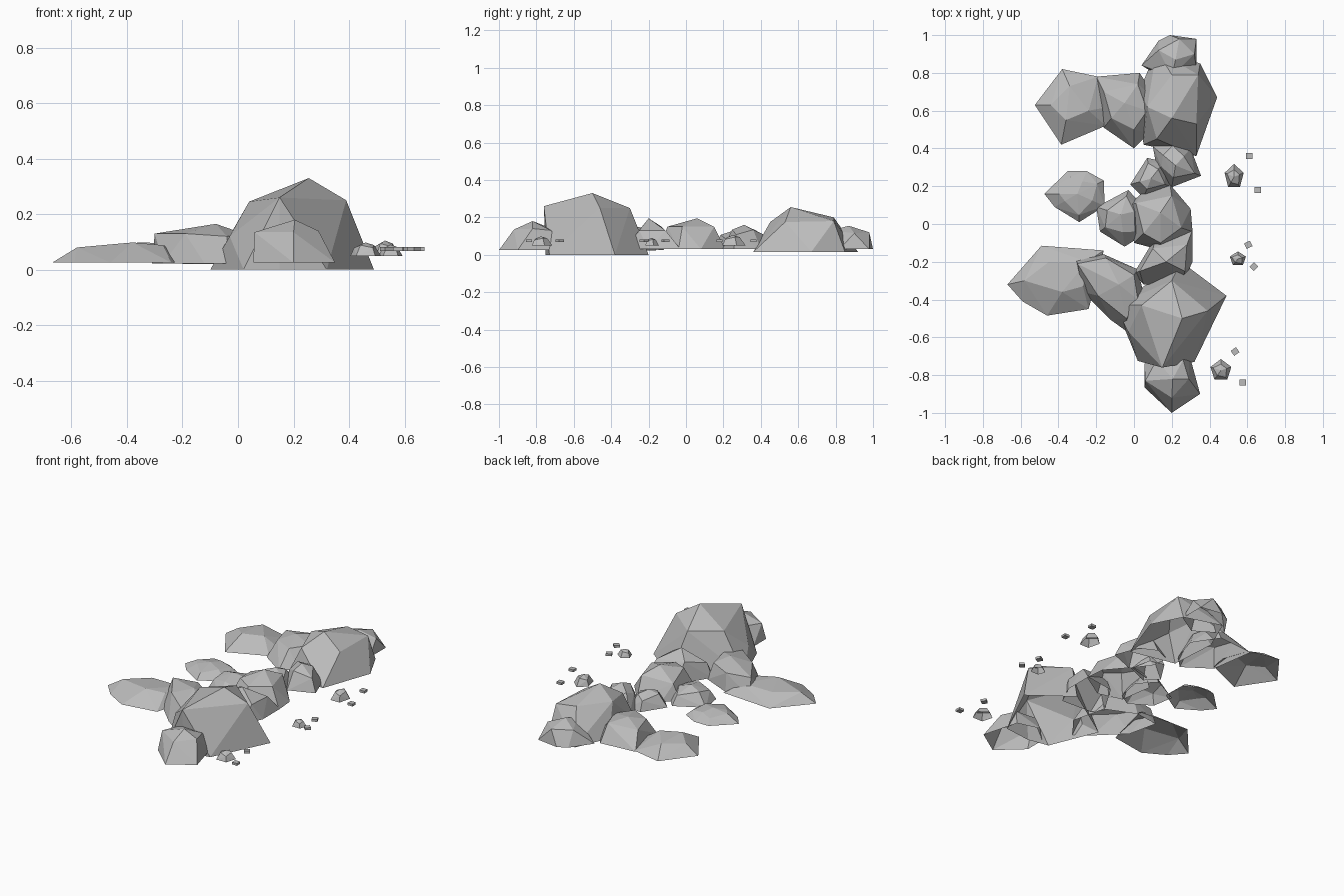
import bpy, bmesh, math
from mathutils import Vector

stone = bpy.data.materials.new("stone_grey")
stone.diffuse_color = (0.5, 0.5, 0.5, 1)


def finish(name, bm):
    me = bpy.data.meshes.new(name)
    bm.to_mesh(me)
    bm.free()
    me.materials.append(stone)
    ob = bpy.data.objects.new(name, me)
    bpy.context.collection.objects.link(ob)
    return ob


def rock(name, base, footprint, crown):
    """Faceted boulder, open underneath: flat footprint at height base, hulled
    up to the crown. A single crown point gets shoulders added around it."""
    pts = [Vector((x, y, base)) for x, y in footprint]
    if len(crown) == 1:
        peak = Vector(crown[0])
        for i, p in enumerate(pts[:]):
            s = p.lerp(peak, 0.25 if i % 2 else 0.45)
            s.z = base + (peak.z - base) * (0.6 if i % 2 else 0.8)
            pts.append(s)
    pts += [Vector(c) for c in crown]
    bm = bmesh.new()
    for p in pts:
        bm.verts.new(p)
    res = bmesh.ops.convex_hull(bm, input=bm.verts)
    loose = {g for g in res["geom_interior"] + res["geom_unused"]
             if isinstance(g, bmesh.types.BMVert)}
    bmesh.ops.delete(bm, geom=list(loose), context='VERTS')
    bmesh.ops.recalc_face_normals(bm, faces=bm.faces)
    # open underside
    under = [f for f in bm.faces if all(v.co.z < base + 1e-4 for v in f.verts)]
    bmesh.ops.delete(bm, geom=under, context='FACES')
    return finish(name, bm)


# Ridge boulders, front to back
rock("front_end_boulder", 0.025,
     [(.055, -.74), (.15, -.64), (.29, -.68), (.35, -.9), (.2, -1), (.055, -.865)],
     [(.06, -.83, .135), (.205, -.82, .18), (.29, -.82, .14), (.2, -.92, .135),
      (.12, -.72, .14), (.26, -.72, .13)])
rock("front_main_boulder", 0.0,
     [(-.1, -.43), (.02, -.725), (.15, -.75), (.32, -.73), (.49, -.38), (.25, -.2)],
     [(.04, -.43, .245), (.15, -.76, .26), (.39, -.46, .25),
      (.255, -.5, .33), (.2, -.3, .25), (-.03, -.57, .12)])
rock("front_saddle_boulder", 0.03,
     [(.12, -.06), (.31, -.03), (.31, -.2), (.25, -.33), (.05, -.32), (0, -.26)],
     [(.17, -.2, .195), (.28, -.11, .13), (.1, -.13, .15), (.03, -.25, .12),
      (.27, -.25, .13)])
rock("centre_boulder", 0.03,
     [(.05, .17), (.19, .21), (.3, .08), (.31, -.04), (.15, -.14), (0, -.1), (-.03, .1)],
     [(.14, .06, .195), (.05, -.05, .16), (.2, .15, .15), (.01, .11, .13),
      (.25, -.02, .15), (.14, -.1, .15)])
rock("back_saddle_boulder", 0.03,
     [(.1, .41), (.2, .45), (.3, .4), (.355, .255), (.2, .195), (.12, .3)],
     [(.22, .31, .16)])
rock("small_saddle_boulder", 0.03,
     [(-.02, .21), (.07, .35), (.16, .33), (.19, .2), (.05, .14)],
     [(.09, .24, .125)])
rock("back_main_boulder", 0.015,
     [(.03, .71), (.12, .92), (.35, .85), (.44, .67), (.33, .36), (.2, .4), (.05, .42)],
     [(.2, .56, .255), (.07, .62, .2), (.2, .79, .2), (.34, .79, .18),
      (.33, .53, .175), (.12, .45, .175)])
rock("back_end_boulder", 0.03,
     [(.04, .84), (.13, .97), (.19, 1), (.33, .98), (.33, .82), (.2, .74)],
     [(.22, .87, .155), (.24, .98, .12), (.32, .9, .115), (.13, .92, .12), (.2, .78, .13)])

# Middle step of each left-hand spur
rock("front_spur_boulder", 0.022,
     [(-.31, -.18), (-.16, -.16), (.02, -.24), (.07, -.45), (-.03, -.575),
      (-.12, -.51), (-.27, -.36)],
     [(-.3, -.21, .13), (-.08, -.32, .165), (-.15, -.18, .13), (.02, -.4, .13),
      (-.04, -.5, .12), (-.19, -.38, .13), (0, -.27, .12)])
rock("middle_spur_boulder", 0.03,
     [(-.2, .09), (-.03, .18), (.06, .08), (.03, -.07), (-.05, -.12), (-.18, -.04)],
     [(-.07, .05, .125)])
rock("back_spur_boulder", 0.02,
     [(-.2, .78), (.03, .8), (.13, .65), (.08, .48), (0, .4), (-.16, .51)],
     [(-.05, .64, .145), (-.16, .7, .115), (.02, .74, .125), (0, .5, .12),
      (-.12, .56, .12), (.07, .6, .12)])

# Low slabs at the ends of the spurs
rock("front_slab", 0.025,
     [(-.67, -.32), (-.49, -.115), (-.16, -.14), (-.24, -.45), (-.46, -.485), (-.59, -.41)],
     [(-.58, -.3, .08), (-.45, -.2, .085), (-.27, -.33, .088), (-.38, -.36, .098),
      (-.25, -.2, .085)])
rock("middle_slab", 0.03,
     [(-.475, .16), (-.35, .28), (-.25, .28), (-.16, .23), (-.155, .095),
      (-.29, .01), (-.42, .09)],
     [(-.3, .16, .085)])
rock("back_slab", 0.025,
     [(-.525, .63), (-.38, .82), (-.19, .78), (-.13, .62), (-.15, .52), (-.385, .42)],
     [(-.44, .63, .08), (-.34, .73, .09), (-.24, .6, .095), (-.36, .55, .098)])

# Loose pebbles: five-sided, on the right
for i, (x, y, rx, ry, top) in enumerate([(.53, .25, .053, .068, .105),
                                         (.55, -.185, .045, .04, .09),
                                         (.46, -.775, .058, .06, .098)]):
    ring = [(x + rx * math.cos(a), y + ry * math.sin(a))
            for a in (math.pi / 2 + k * math.tau / 5 for k in range(5))]
    rock(f"pebble_{i + 1}", 0.05, ring, [(x, y, top)])

# Tiny flat chips beside the pebbles
for i, (x, y, turn) in enumerate([(.61, .36, 0), (.655, .18, 0), (.605, -.11, 25),
                                  (.635, -.225, 45), (.535, -.675, 35), (.575, -.84, 0)]):
    bm = bmesh.new()
    bmesh.ops.create_cube(bm, size=1)
    bmesh.ops.scale(bm, vec=(.034, .032, .014), verts=bm.verts)
    chip = finish(f"chip_{i + 1}", bm)
    chip.location = (x, y, .074)
    chip.rotation_euler.z = math.radians(turn)
